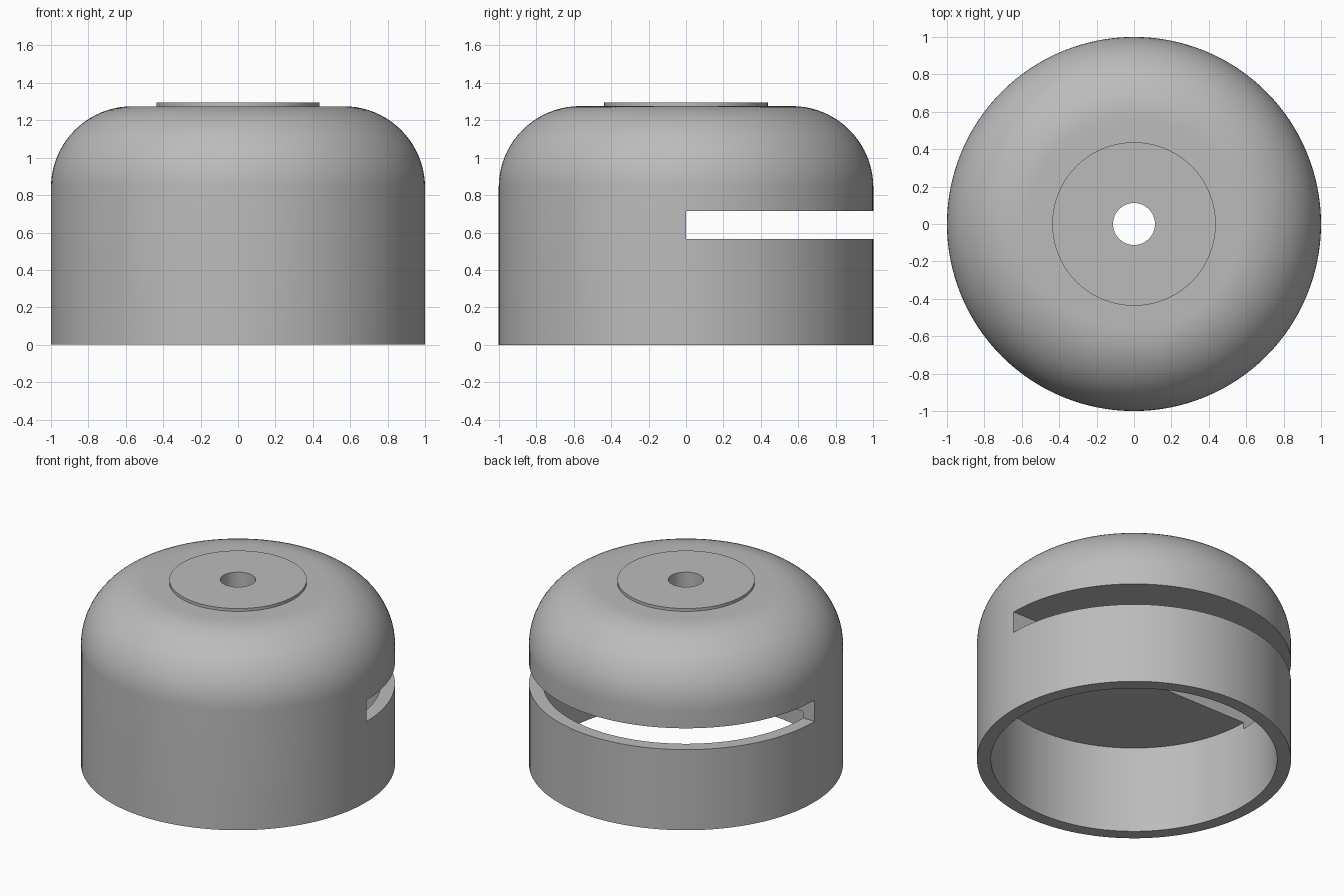
import bpy, bmesh, math

if "Cube" in bpy.data.objects:
    bpy.data.objects.remove(bpy.data.objects["Cube"])

SEGMENTS = 128

grey = bpy.data.materials.new("light grey")
grey.diffuse_color = (0.5, 0.5, 0.5, 1)
grey.use_nodes = True
grey.node_tree.nodes["Principled BSDF"].inputs["Base Color"].default_value = grey.diffuse_color

# Closed half-section: underside, stepped bore, raised boss, rounded shoulder
R_FILLET, Z_TOP = 0.435, 1.275
profile = [(1.0, 0.0), (0.911, 0.0), (0.911, 0.612), (0.112, 0.612),
           (0.112, 1.295), (0.437, 1.295), (0.437, Z_TOP)]
STEPS = 20
for i in range(STEPS + 1):
    a = math.pi / 2 * (1 - i / STEPS)
    profile.append((1 - R_FILLET + R_FILLET * math.cos(a),
                    Z_TOP - R_FILLET + R_FILLET * math.sin(a)))

# Domed body, turned around the z axis
bm = bmesh.new()
rings = []
for s in range(SEGMENTS):
    t = 2 * math.pi * s / SEGMENTS
    rings.append([bm.verts.new((r * math.cos(t), r * math.sin(t), z)) for r, z in profile])
n = len(profile)
for s in range(SEGMENTS):
    a, b = rings[s], rings[(s + 1) % SEGMENTS]
    for i in range(n):
        j = (i + 1) % n
        bm.faces.new((a[i], a[j], b[j], b[i]))
bmesh.ops.recalc_face_normals(bm, faces=bm.faces)
mesh = bpy.data.meshes.new("domed_body")
bm.to_mesh(mesh)
bm.free()
body = bpy.data.objects.new("domed_body", mesh)
bpy.context.collection.objects.link(body)
mesh.materials.append(grey)

# Slot across the whole rear half
bpy.ops.mesh.primitive_cube_add(size=1, location=(0, 1, 0.641))
cutter = bpy.context.object
cutter.name = "slot_cutter"
cutter.scale = (3, 2, 0.15)
cutter.data.materials.append(grey)
cutter.hide_render = True

cut = body.modifiers.new("rear_slot", 'BOOLEAN')
cut.operation = 'DIFFERENCE'
cut.solver = 'EXACT'
cut.object = cutter

# Apply the cut, then smooth the curved walls
bpy.ops.object.select_all(action='DESELECT')
body.select_set(True)
bpy.context.view_layer.objects.active = body
bpy.ops.object.modifier_apply(modifier=cut.name)
bpy.data.objects.remove(cutter, do_unlink=True)
bpy.ops.object.shade_smooth_by_angle(angle=math.radians(30))
